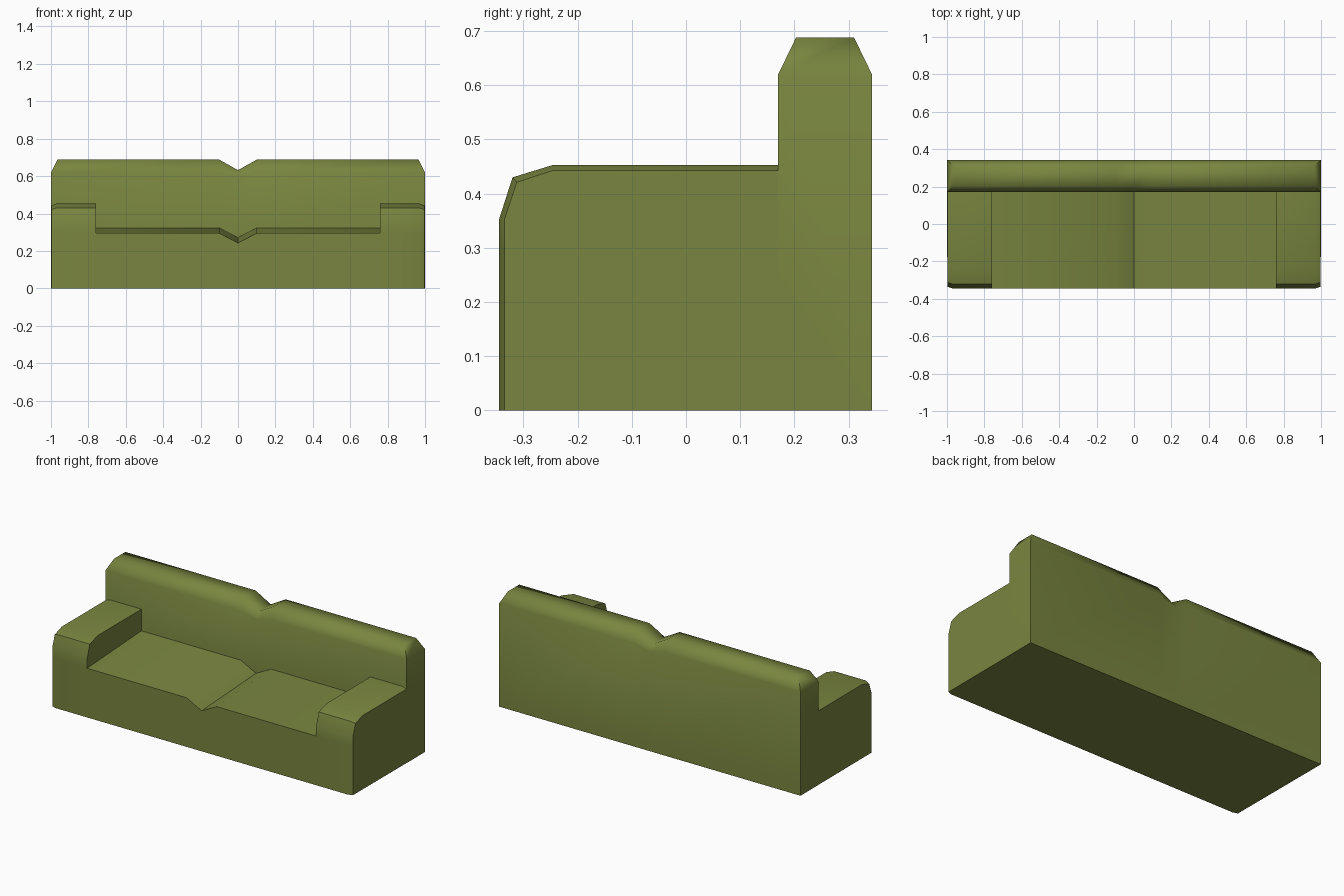
import bpy, bmesh, math

if "Cube" in bpy.data.objects:
    bpy.data.objects.remove(bpy.data.objects["Cube"])

mat = bpy.data.materials.new("olive_fabric")
mat.diffuse_color = (0.19, 0.235, 0.05, 1)
mat.use_nodes = True
mat.node_tree.nodes["Principled BSDF"].inputs["Base Color"].default_value = mat.diffuse_color


def build(name, sections, caps=(), angle=30, recalc=True):
    """Skin a row of equal-length open sections and add extra cap polygons."""
    bm = bmesh.new()
    rows = [[bm.verts.new(p) for p in sec] for sec in sections]
    for a, b in zip(rows, rows[1:]):
        for i in range(len(a) - 1):
            bm.faces.new((a[i], a[i + 1], b[i + 1], b[i]))
    for cap in caps:
        bm.faces.new([bm.verts.new(p) for p in cap])
    bmesh.ops.remove_doubles(bm, verts=bm.verts, dist=0.0005)
    if recalc:
        bmesh.ops.recalc_face_normals(bm, faces=bm.faces)
    me = bpy.data.meshes.new(name)
    bm.to_mesh(me)
    bm.free()
    me.materials.append(mat)
    ob = bpy.data.objects.new(name, me)
    bpy.context.collection.objects.link(ob)
    bpy.ops.object.select_all(action='DESELECT')
    ob.select_set(True)
    bpy.context.view_layer.objects.active = ob
    bpy.ops.object.shade_smooth_by_angle(angle=math.radians(angle))
    return ob


F, B, R = -0.345, 0.17, 0.343   # front, backrest front, rear

# Seat: sloping top with a V crease between the two cushions
seat = []
for x, drop in ((-.76, 0), (-.1, 0), (0, .052), (.1, 0), (.76, 0)):
    seat.append([(x, F, 0), (x, F, .295 - drop), (x, B, .323 - drop)])
build("seat", seat)

# Arms: rounded front profile with a small chamfer on the outer side
full = [(F, 0), (F, .295), (F, .352), (-.32, .43), (-.245, .453), (B, .453)]
inset = [(-.335, 0), (-.335, .295), (-.335, .352), (-.312, .421), (-.245, .443), (B, .443)]
for side, s in (("left", -1), ("right", 1)):
    secs = [[(s * x, y, z) for y, z in prof]
            for x, prof in ((.76, full), (.97, full), (.998, inset))]
    outer = secs[2] + [(s * .998, B, 0)]
    inner = secs[0][1:] + [(s * .76, B, .323)]
    build(side + "_arm", secs, [outer, inner])

# Backrest: chamfered top and ends, notched in the middle
def back_section(x, top_x, shoulder, top):
    return [(x, B, .24), (x, B, shoulder), (top_x, .203, top),
            (top_x, .31, top), (x, R, shoulder), (x, R, 0)]

back = [back_section(*a) for a in (
    (-1, -.965, .62, .688), (-.1, -.1, .62, .688), (0, 0, .595, .632),
    (.1, .1, .62, .688), (1, .965, .62, .688))]
caps = []
for sec in (back[0], back[-1]):
    caps.append(sec[1:5])
    caps.append([sec[0], sec[1], sec[4], sec[5], (sec[0][0], B, 0)])
build("backrest", back, caps, angle=66)

# Underside
base = [(-1, R), (1, R), (.998, -.335), (.97, F), (-.97, F), (-.998, -.335)]
build("base", [], [[(x, y, 0) for x, y in base]], recalc=False)
